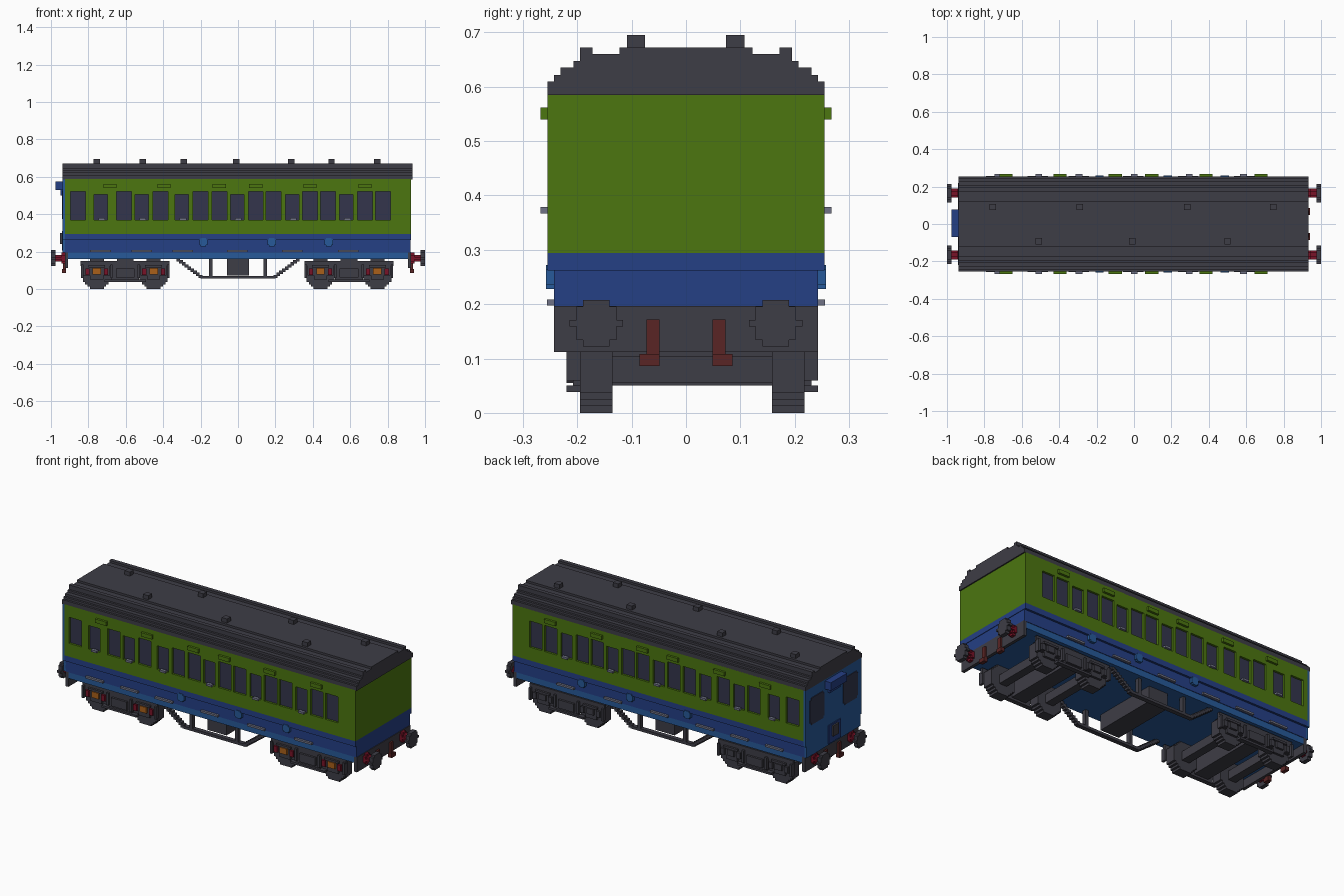
import bpy, bmesh, math

if "Cube" in bpy.data.objects:
    bpy.data.objects.remove(bpy.data.objects["Cube"], do_unlink=True)


def material(name, rgb):
    m = bpy.data.materials.new(name)
    m.use_nodes = True
    m.diffuse_color = (*rgb, 1)
    bsdf = m.node_tree.nodes["Principled BSDF"]
    bsdf.inputs["Base Color"].default_value = (*rgb, 1)
    bsdf.inputs["Roughness"].default_value = 0.8
    return m


GREEN = material("green", (0.072, 0.181, 0.005))
BLUE = material("deep blue", (0.018, 0.05, 0.235))
SKY = material("light blue", (0.02, 0.10, 0.32))
GREY = material("dark grey", (0.048, 0.047, 0.061))
GLASS = material("window", (0.033, 0.036, 0.072))
ORANGE = material("orange", (0.40, 0.115, 0.01))
RED = material("red", (0.19, 0.006, 0.02))
RUST = material("hose red", (0.10, 0.018, 0.018))
STEEL = material("light grey", (0.16, 0.17, 0.24))


def finish(name, bm, mat):
    bmesh.ops.recalc_face_normals(bm, faces=bm.faces)
    me = bpy.data.meshes.new(name)
    bm.to_mesh(me)
    bm.free()
    me.materials.append(mat)
    ob = bpy.data.objects.new(name, me)
    bpy.context.collection.objects.link(ob)
    return ob


def boxes(name, mat, items):
    """One object from boxes given as (x0, x1, y0, y1, z0, z1)."""
    bm = bmesh.new()
    for x0, x1, y0, y1, z0, z1 in items:
        vs = bmesh.ops.create_cube(bm, size=1)["verts"]
        for v in vs:
            v.co = ((x0 + x1) / 2 + v.co.x * (x1 - x0),
                    (y0 + y1) / 2 + v.co.y * (y1 - y0),
                    (z0 + z1) / 2 + v.co.z * (z1 - z0))
    return finish(name, bm, mat)


def extrude(name, mat, pts, axis, a, b):
    """Extrude a 2D outline (u, z) along x or y from a to b."""
    bm = bmesh.new()
    place = (lambda u, z, t: (t, u, z)) if axis == "x" else (lambda u, z, t: (u, t, z))
    f = bm.faces.new([bm.verts.new(place(u, z, a)) for u, z in pts])
    ext = bmesh.ops.extrude_face_region(bm, geom=[f])["geom"]
    for v in ext:
        if isinstance(v, bmesh.types.BMVert):
            setattr(v.co, axis, b)
    return finish(name, bm, mat)


def stepped_disc(cu, cz, r, steps):
    """Outline of a disc with stair-stepped edges."""
    h = 2 * r / steps
    right = []
    for i in range(steps):
        mid = -r + (i + 0.5) * h
        w = max(h, round(math.sqrt(r * r - mid * mid) / h) * h)
        right += [(w, -r + i * h), (w, -r + (i + 1) * h)]
    # drop points between rows of equal width
    right = [p for i, p in enumerate(right)
             if not (0 < i < len(right) - 1 and right[i - 1][0] == p[0] == right[i + 1][0])]
    clean = []
    for p in right:
        if not clean or p != clean[-1]:
            clean.append(p)
    pts = clean + [(-u, z) for u, z in reversed(clean)]
    return [(cu + u, cz + z) for u, z in pts]


# Body: glazed core, floor, blue lower bands
boxes("window_core", GLASS, [(-0.912, 0.912, -0.243, 0.243, 0.29, 0.586)])
boxes("floor_sill", SKY, [(-0.915, 0.912, -0.240, 0.240, 0.16, 0.197)])
boxes("lower_band", BLUE, [(-0.924, 0.922, -0.243, 0.243, 0.196, 0.265)])
boxes("waist_band", BLUE, [(-0.924, 0.925, -0.255, 0.255, 0.262, 0.294)])
boxes("right_hand_end_wall", GREEN, [(0.908, 0.925, -0.255, 0.255, 0.294, 0.587)])

# Window openings: pairs of x limits, doors have lower heads
wide = [-0.855, -0.61, -0.415, -0.2, -0.1, 0.095, 0.19, 0.385, 0.48, 0.68, 0.775]
doors = [-0.735, -0.515, -0.3, -0.005, 0.29, 0.58]
openings = sorted([(x, 0.04, False) for x in wide] + [(x, 0.036, True) for x in doors])
ZB, ZT, ZD = 0.37, 0.52, 0.506

for s, side in ((-1, "front"), (1, "back")):
    y0, y1 = sorted((s * 0.240, s * 0.255))
    p0, p1 = sorted((s * 0.25, s * 0.268))
    wall = [(-0.924, 0.91, y0, y1, 0.294, ZB), (-0.924, 0.91, y0, y1, ZT, 0.587)]
    left = -0.924
    for x, w, door in openings:
        if x - w > left:
            wall.append((left, x - w, y0, y1, ZB, ZT))
        left = x + w
        if door:
            wall.append((x - w, x + w, y0, y1, ZD, ZT))
    wall.append((left, 0.91, y0, y1, ZB, ZT))
    boxes(side + "_side_wall", GREEN, wall)

    # Ventilator hoods, door handles, step handles, round badges
    boxes(side + "_ventilator_hoods", GREEN,
          [(x - 0.035, x + 0.035, p0, p1, 0.54, 0.562)
           for x in (-0.685, -0.395, -0.1, 0.095, 0.385, 0.68)])
    boxes(side + "_door_handles", STEEL,
          [(x - 0.012, x + 0.024, p0, p1, 0.367, 0.379) for x in doors])
    h0, h1 = sorted((s * 0.238, s * 0.256))
    boxes(side + "_footboards", STEEL,
          [(x - 0.055, x + 0.055, h0, h1, 0.198, 0.209)
           for x in (-0.735, -0.515, -0.295, -0.005, 0.29, 0.59)])
    for i, x in enumerate((-0.185, 0.18, 0.485)):
        extrude(f"{side}_round_plate_{i}", SKY, stepped_disc(x, 0.25, 0.022, 6),
                "y", s * 0.242, s * 0.258)

# Roof with stepped edge profile, inset end and gutter strips
half = [(0.255, 0.585), (0.255, 0.61), (0.243, 0.61), (0.243, 0.622), (0.231, 0.622),
        (0.231, 0.635), (0.207, 0.635), (0.207, 0.647), (0.195, 0.647), (0.195, 0.66),
        (0.122, 0.66), (0.122, 0.672)]
extrude("roof", GREY, half + [(-y, z) for y, z in reversed(half)], "x", -0.938, 0.932)
boxes("roof_gutters", GREY, [(-0.938, 0.932, min(a, b), max(a, b), 0.65, 0.672)
                             for a, b in ((-0.195, -0.172), (0.172, 0.195))])
boxes("roof_vents", GREY,
      [(x - 0.017, x + 0.017, y - 0.017, y + 0.017, 0.66, 0.695)
       for y, xs in ((0.091, (-0.755, -0.29, 0.285, 0.745)), (-0.092, (-0.51, -0.01, 0.5)))
       for x in xs])

# Driving end: blue panel, windows, door and lamp brackets
boxes("cab_end_wall", SKY, [(-0.937, -0.922, -0.255, 0.255, 0.262, 0.586),
                            (-0.937, -0.922, -0.243, 0.243, 0.196, 0.264)])
boxes("cab_windows", GLASS,
      [b for s in (-1, 1) for b in (
          (-0.941, -0.93, s * 0.152 - 0.066, s * 0.152 + 0.066, 0.385, 0.515),
          (-0.941, -0.93, s * 0.152 - 0.054, s * 0.152 + 0.054, 0.373, 0.527))])
boxes("cab_upper_bracket", BLUE, [(-0.975, -0.93, -0.07, 0.078, 0.53, 0.576),
                                  (-0.95, -0.93, -0.045, 0.05, 0.50, 0.531)])
boxes("cab_lower_panel", BLUE, [(-0.942, -0.93, -0.06, 0.05, 0.205, 0.31)])
boxes("cab_lower_bracket", GREY, [(-0.952, -0.93, -0.03, 0.02, 0.24, 0.30)])

# Buffer beams, buffers and hoses at both ends
for s, end in ((-1, "cab"), (1, "plain")):
    def span(a, b):
        return tuple(sorted((s * a, s * b)))
    boxes(end + "_buffer_beam", GREY, [(*span(0.908, 0.926), -0.243, 0.243, 0.112, 0.1965)])
    boxes(end + "_hoses", RUST,
          [b for q in (-1, 1) for b in (
              (*span(0.92, 0.936), *sorted((q * 0.049, q * 0.073)), 0.086, 0.172),
              (*span(0.92, 0.942), *sorted((q * 0.049, q * 0.086)), 0.086, 0.108))])
    for q, hand in ((-1, "front"), (1, "back")):
        extrude(f"{end}_{hand}_buffer_collar", RED, stepped_disc(q * 0.165, 0.165, 0.03, 5),
                "x", s * 0.92, s * 0.943)
        extrude(f"{end}_{hand}_buffer_stem", RED, stepped_disc(q * 0.165, 0.165, 0.018, 3),
                "x", s * 0.94, s * 0.98)
        extrude(f"{end}_{hand}_buffer_head", GREY, stepped_disc(q * 0.165, 0.165, 0.043, 7),
                "x", s * 0.976, s)

# Bogies
for cx, tag in ((-0.603, "cab"), (0.593, "plain")):
    axles = (cx - 0.152, cx + 0.152)
    for i, x in enumerate(axles):
        for w0, w1, hand in ((-0.195, -0.135, "front"), (0.158, 0.218, "back")):
            extrude(f"{tag}_{hand}_wheel_{i}", GREY, stepped_disc(x, 0.081, 0.081, 13),
                    "y", w0, w1)
        boxes(f"{tag}_axle_{i}", GREY, [(x - 0.024, x + 0.024, -0.136, 0.159, 0.055, 0.105)])
    boxes(tag + "_bogie_bolster", GREY, [(cx - 0.045, cx + 0.045, -0.2, 0.222, 0.05, 0.162)])
    # side frames: rail, hangers, springs and tie bar
    for inner, s, hand in ((-0.194, -1, "front"), (0.217, 1, "back")):
        a0, a1 = sorted((inner, inner + s * 0.014))
        b0, b1 = sorted((inner, inner + s * 0.026))
        frame = [(cx - 0.238, cx + 0.238, a0, a1, 0.122, 0.15),
                 (cx - 0.11, cx + 0.11, b0, b1, 0.038, 0.05),
                 (cx - 0.05, cx + 0.05, b0, b1, 0.062, 0.11),
                 (cx - 0.075, cx + 0.075, a0, a1, 0.05, 0.125)]
        for x in axles:
            frame += [(x - 0.07, x + 0.07, a0, a1, 0.072, 0.123),
                      (x - 0.035, x + 0.035, a0, a1, 0.05, 0.073),
                      (x - 0.085, x - 0.072, b0, b1, 0.06, 0.13),
                      (x + 0.072, x + 0.085, b0, b1, 0.06, 0.13),
                      (x - 0.045, x + 0.045, b0, b1, 0.115, 0.127)]
        boxes(f"{tag}_{hand}_bogie_frame", GREY, frame)
        front = hand == "front"
        boxes(f"{tag}_{hand}_axle_boxes", ORANGE if front else GREY,
              [(x - 0.022, x + 0.022, b0, b1, 0.078, 0.112) for x in axles])
        boxes(f"{tag}_{hand}_axle_springs", RED if front else GREY,
              [(x + k - 0.011, x + k + 0.011, b0, b1, 0.075, 0.11)
               for x in axles for k in (-0.05, 0.05)])

# Underframe trusses with stepped slopes, and the central equipment box
for s, hand in ((-1, "front"), (1, "back")):
    y0, y1 = sorted((s * 0.195, s * 0.22))
    truss = [(-0.2, 0.2, y0, y1, 0.055, 0.07)]
    n = 9
    for i in range(n):
        x = 0.19 + i * 0.015
        z = 0.058 + i * 0.0112
        for m in (-1, 1):
            xa, xb = sorted((m * x, m * (x + 0.02)))
            truss.append((xa, xb, y0, y1, z, z + 0.018))
    for x in (-0.145, 0.145):
        truss.append((x - 0.009, x + 0.009, y0, y1, 0.065, 0.162))
    boxes(hand + "_truss", GREY, truss)
boxes("equipment_box", GREY, [(-0.06, 0.06, -0.19, 0.19, 0.072, 0.162)])
